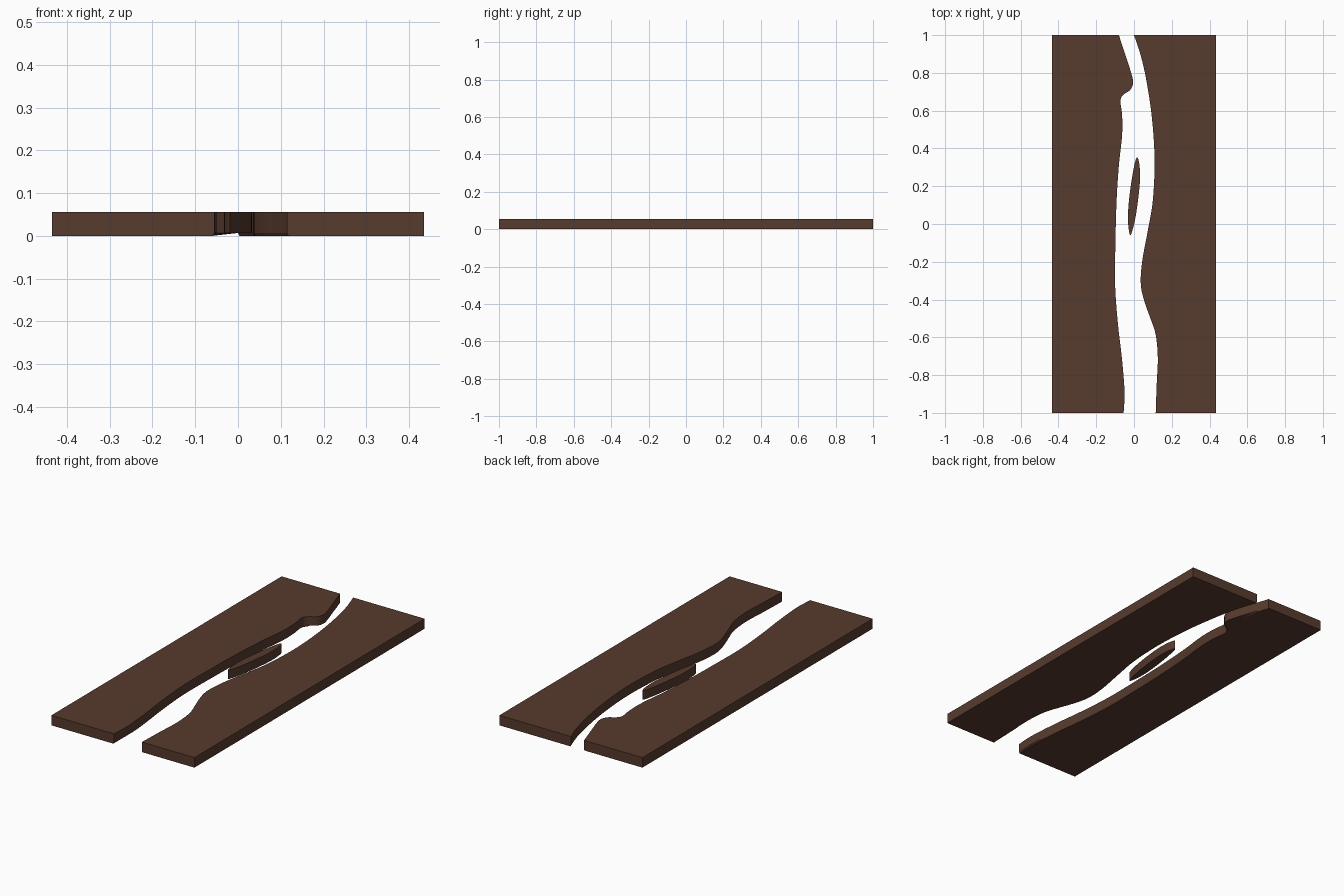
import bpy, bmesh

if "Cube" in bpy.data.objects:
    bpy.data.objects.remove(bpy.data.objects["Cube"])

wood = bpy.data.materials.new("dark_walnut")
wood.diffuse_color = (0.095, 0.043, 0.027, 1)
wood.use_nodes = True
wood.node_tree.nodes["Principled BSDF"].inputs["Base Color"].default_value = wood.diffuse_color
THICK, LIP, HALF_W = 0.055, 0.006, 0.435


def smooth_path(pts, closed=False, steps=5):
    """Catmull-Rom curve through the points."""
    n = len(pts)
    get = (lambda i: pts[i % n]) if closed else (lambda i: pts[max(0, min(n - 1, i))])
    out = []
    for i in range(n if closed else n - 1):
        a, b, c, d = get(i - 1), get(i), get(i + 1), get(i + 2)
        for k in range(steps):
            t = k / steps
            out.append(tuple(0.5 * (2 * q + (r - p) * t + (2 * p - 5 * q + 4 * r - s) * t * t
                                    + (3 * q - p - 3 * r + s) * t ** 3)
                             for p, q, r, s in zip(a, b, c, d)))
    return out if closed else out + [pts[-1]]


def stack(name, layers):
    """Solid from stacked outlines, each given as (outline, z)."""
    bm = bmesh.new()
    rings = [[bm.verts.new((x, y, z)) for x, y in ring] for ring, z in layers]
    bm.faces.new(rings[0][::-1])
    bm.faces.new(rings[-1])
    n = len(rings[0])
    for lo, hi in zip(rings, rings[1:]):
        for i in range(n):
            j = (i + 1) % n
            bm.faces.new((lo[i], lo[j], hi[j], hi[i]))
    bmesh.ops.triangulate(bm, faces=[f for f in bm.faces if len(f.verts) > 4])
    bmesh.ops.recalc_face_normals(bm, faces=bm.faces)
    mesh = bpy.data.meshes.new(name)
    bm.to_mesh(mesh)
    bm.free()
    mesh.materials.append(wood)
    obj = bpy.data.objects.new(name, mesh)
    bpy.context.collection.objects.link(obj)


def slab(name, edge, side, undercut):
    """Half board: straight outside, live edge inside, small undercut below."""
    path = smooth_path(edge)
    corners = [(side * HALF_W, -1), (side * HALF_W, 1)]
    top = path + corners
    bottom = [(undercut(x), y) for x, y in path] + corners
    stack(name, [(bottom, 0), (top, LIP), (top, THICK)])


# Live edges, from back to front
left_edge = [(-.08, 1), (-.042, .884), (-.012, .79), (-.005, .745), (-.02, .71),
             (-.058, .683), (-.072, .65), (-.063, .577), (-.063, .47), (-.08, .31),
             (-.092, .127), (-.098, -.085), (-.1, -.32), (-.085, -.53),
             (-.063, -.72), (-.05, -.89), (-.055, -1)]
right_edge = [(0, 1), (.038, .884), (.07, .735), (.096, .55), (.109, .34), (.1, .127),
              (.074, -.03), (.043, -.2), (.036, -.32), (.055, -.41), (.087, -.5),
              (.115, -.587), (.126, -.71), (.12, -.85), (.115, -1)]
slab("left_slab", left_edge, -1, lambda x: min(x - .003, -.058))
slab("right_slab", right_edge, 1, lambda x: x + .003)

# Sliver of wood in the gap
sliver = smooth_path([(.017, .352), (.028, .32), (.032, .24), (.022, .13), (.005, .02),
                      (-.012, -.045), (-.021, -.058), (-.029, -.02), (-.032, .05),
                      (-.024, .15), (-.008, .26), (.006, .33)], closed=True)
stack("island", [(sliver, LIP), (sliver, THICK)])
